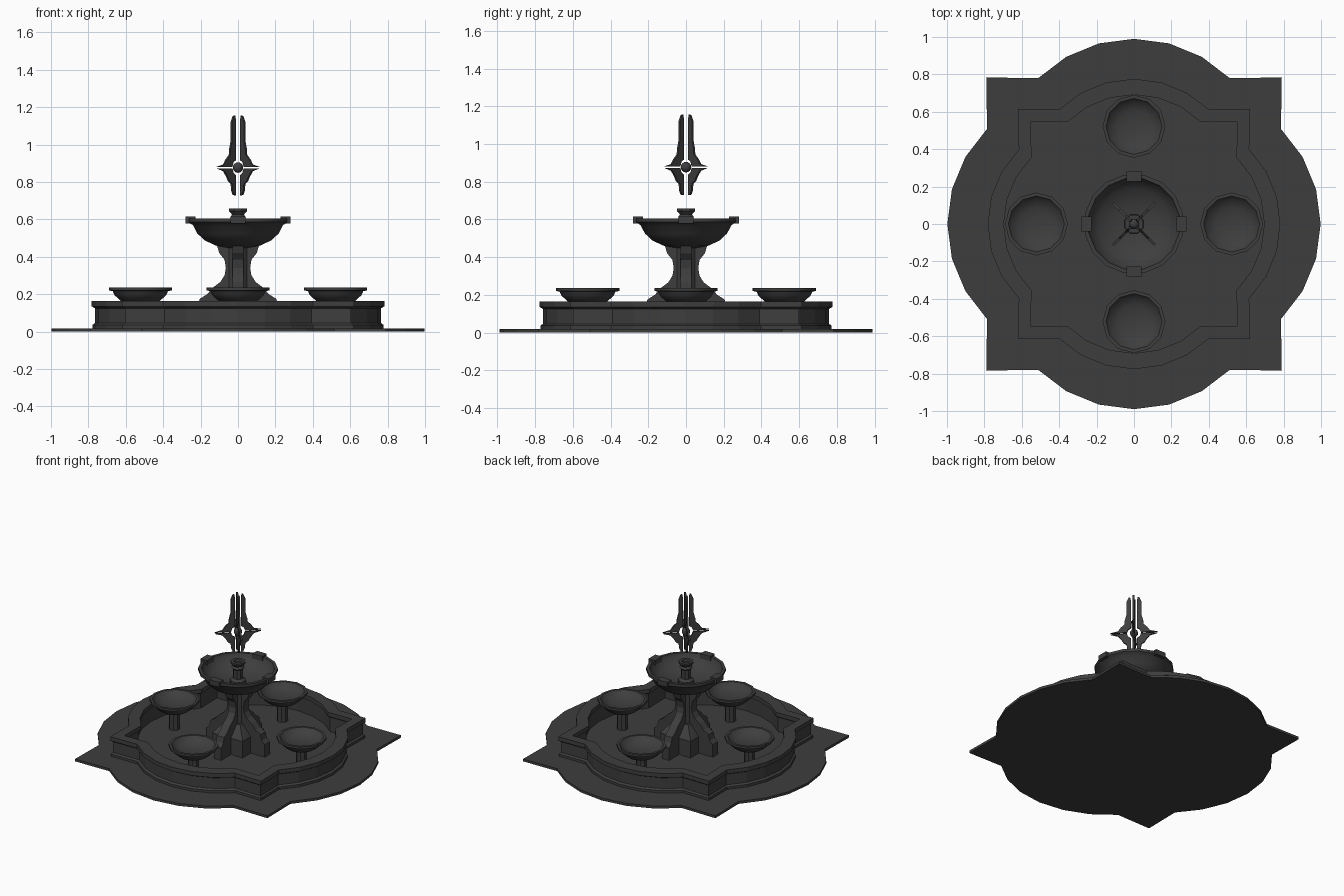
import bpy, bmesh, math
from mathutils import Matrix, Vector

if "Cube" in bpy.data.objects:
    bpy.data.objects.remove(bpy.data.objects["Cube"])

stone = bpy.data.materials.new("dark_stone")
stone.use_nodes = True
COLOR = (0.048, 0.048, 0.048, 1)
stone.diffuse_color = COLOR
stone.node_tree.nodes["Principled BSDF"].inputs["Base Color"].default_value = COLOR


def finish(name, bm, smooth=None):
    bmesh.ops.recalc_face_normals(bm, faces=bm.faces)
    mesh = bpy.data.meshes.new(name)
    bm.to_mesh(mesh)
    bm.free()
    mesh.materials.append(stone)
    obj = bpy.data.objects.new(name, mesh)
    bpy.context.collection.objects.link(obj)
    if smooth:
        bpy.ops.object.select_all(action='DESELECT')
        obj.select_set(True)
        bpy.context.view_layer.objects.active = obj
        bpy.ops.object.shade_smooth_by_angle(angle=math.radians(smooth))
    return obj


def loft(name, outline, steps, center=(0, 0), closed=False, smooth=None):
    """Stack scaled copies of an outline; each step is (scale, height)."""
    bm = bmesh.new()
    rings = [[bm.verts.new((center[0] + x * s, center[1] + y * s, z)) for x, y in outline]
             for s, z in steps]
    pairs = list(zip(rings, rings[1:]))
    if closed:
        pairs.append((rings[-1], rings[0]))
    else:
        bm.faces.new(rings[0])
        bm.faces.new(rings[-1])
    n = len(outline)
    for a, b in pairs:
        for i in range(n):
            j = (i + 1) % n
            bm.faces.new((a[i], a[j], b[j], b[i]))
    return finish(name, bm, smooth)


def ngon(sides, turn=0.0):
    return [(math.cos(2 * math.pi * (i + turn) / sides), math.sin(2 * math.pi * (i + turn) / sides))
            for i in range(sides)]


def fin(name, profile, thickness, angle):
    """Upright slab from an (outward, height) profile, turned around z."""
    bm = bmesh.new()
    face = bm.faces.new([bm.verts.new((r, -thickness / 2, z)) for r, z in profile])
    out = bmesh.ops.extrude_face_region(bm, geom=[face])
    verts = [v for v in out["geom"] if isinstance(v, bmesh.types.BMVert)]
    bmesh.ops.translate(bm, verts=verts, vec=Vector((0, thickness, 0)))
    bmesh.ops.rotate(bm, verts=bm.verts, matrix=Matrix.Rotation(angle, 3, 'Z'))
    return finish(name, bm)


def box(name, center, size, angle=0):
    bm = bmesh.new()
    bmesh.ops.create_cube(bm, size=1)
    bmesh.ops.scale(bm, vec=Vector(size), verts=bm.verts)
    bmesh.ops.translate(bm, vec=Vector(center), verts=bm.verts)
    bmesh.ops.rotate(bm, verts=bm.verts, matrix=Matrix.Rotation(angle, 3, 'Z'))
    return finish(name, bm)


# Quatrefoil outline: a faceted lobe on each side, a square corner between
outline = []
for k in range(4):
    c, s = math.cos(k * math.pi / 2), math.sin(k * math.pi / 2)
    side = [(0.273 + 0.725 * math.cos(math.radians(a)), 0.725 * math.sin(math.radians(a)))
            for a in range(-45, 46, 15)] + [(0.79, 0.79)]
    outline += [(c * x - s * y, (s * x + c * y) * 0.992) for x, y in side]

loft("ground_slab", outline, [(1, 0), (1, 0.018)])

# Basin wall with a foot moulding and an overhanging coping
loft("basin_wall", outline,
     [(0.78, 0.01), (0.78, 0.036), (0.766, 0.046), (0.766, 0.125), (0.784, 0.135),
      (0.784, 0.165), (0.698, 0.165), (0.698, 0.135), (0.715, 0.125), (0.715, 0.01)],
     closed=True)

# Four small bowls on posts
for side, (x, y) in {"left": (1, 0), "right": (-1, 0), "front": (0, -1), "back": (0, 1)}.items():
    spot = (x * 0.522, y * 0.522)
    loft(side + "_bowl_post", ngon(8, 0.5), [(0.038, 0.01), (0.038, 0.16)], spot)
    loft(side + "_small_bowl", ngon(12),
         [(0.06, 0.15), (0.105, 0.165), (0.138, 0.195), (0.148, 0.217), (0.168, 0.22),
          (0.168, 0.236), (0.15, 0.236), (0.135, 0.215), (0.09, 0.195), (0.03, 0.188)],
         spot, smooth=35)

# Central pedestal
square = [(1, 1), (-1, 1), (-1, -1), (1, -1)]
loft("pedestal_block", square, [(0.125, 0.01), (0.125, 0.14), (0.105, 0.165), (0.06, 0.22)])
loft("pedestal_column", ngon(8, 0.5), [(0.06, 0.15), (0.06, 0.47)])
buttress = [(0, 0.01), (0.24, 0.01), (0.24, 0.11), (0.215, 0.135), (0.205, 0.175), (0.165, 0.2),
            (0.135, 0.235), (0.095, 0.265), (0.072, 0.3), (0.065, 0.34), (0.072, 0.385),
            (0.1, 0.42), (0.115, 0.47), (0, 0.47)]
for k in range(4):
    fin("buttress_%d" % (k + 1), buttress, 0.06, k * math.pi / 2)

# Large upper bowl with four rim blocks and a central nozzle
loft("upper_bowl", ngon(16, 0.5),
     [(0.06, 0.448), (0.12, 0.46), (0.18, 0.487), (0.222, 0.525), (0.246, 0.57), (0.258, 0.577),
      (0.268, 0.585), (0.268, 0.605), (0.247, 0.605), (0.238, 0.577), (0.19, 0.535),
      (0.11, 0.508), (0.04, 0.5)], smooth=35)
for k in range(4):
    box("rim_block_%d" % (k + 1), (0.254, 0, 0.597), (0.052, 0.08, 0.036), k * math.pi / 2)
loft("nozzle", ngon(8, 0.5),
     [(0.055, 0.495), (0.055, 0.52), (0.034, 0.535), (0.034, 0.6), (0.046, 0.612), (0.034, 0.625),
      (0.052, 0.645), (0.052, 0.658), (0.03, 0.658), (0.022, 0.645)])

# Floating finial: blades on the diagonals around a ball
upper = [(0.02, 0.918), (0.02, 1.125), (0.026, 1.155), (0.036, 1.152), (0.05, 1.12), (0.05, 1.02),
         (0.062, 0.975), (0.064, 0.945), (0.09, 0.92), (0.108, 0.893), (0.158, 0.881),
         (0.048, 0.881), (0.04, 0.905)]
lower = [(0.02, 0.836), (0.04, 0.85), (0.048, 0.873), (0.158, 0.873), (0.108, 0.858),
         (0.085, 0.83), (0.07, 0.803), (0.05, 0.79), (0.046, 0.755), (0.036, 0.732), (0.02, 0.728)]
for k in range(4):
    turn = math.pi / 4 + k * math.pi / 2
    fin("upper_blade_%d" % (k + 1), upper, 0.012, turn)
    fin("lower_blade_%d" % (k + 1), lower, 0.012, turn)

bm = bmesh.new()
bmesh.ops.create_uvsphere(bm, u_segments=12, v_segments=8, radius=0.028)
bmesh.ops.translate(bm, verts=bm.verts, vec=Vector((0, 0, 0.877)))
finish("finial_ball", bm, 40)
